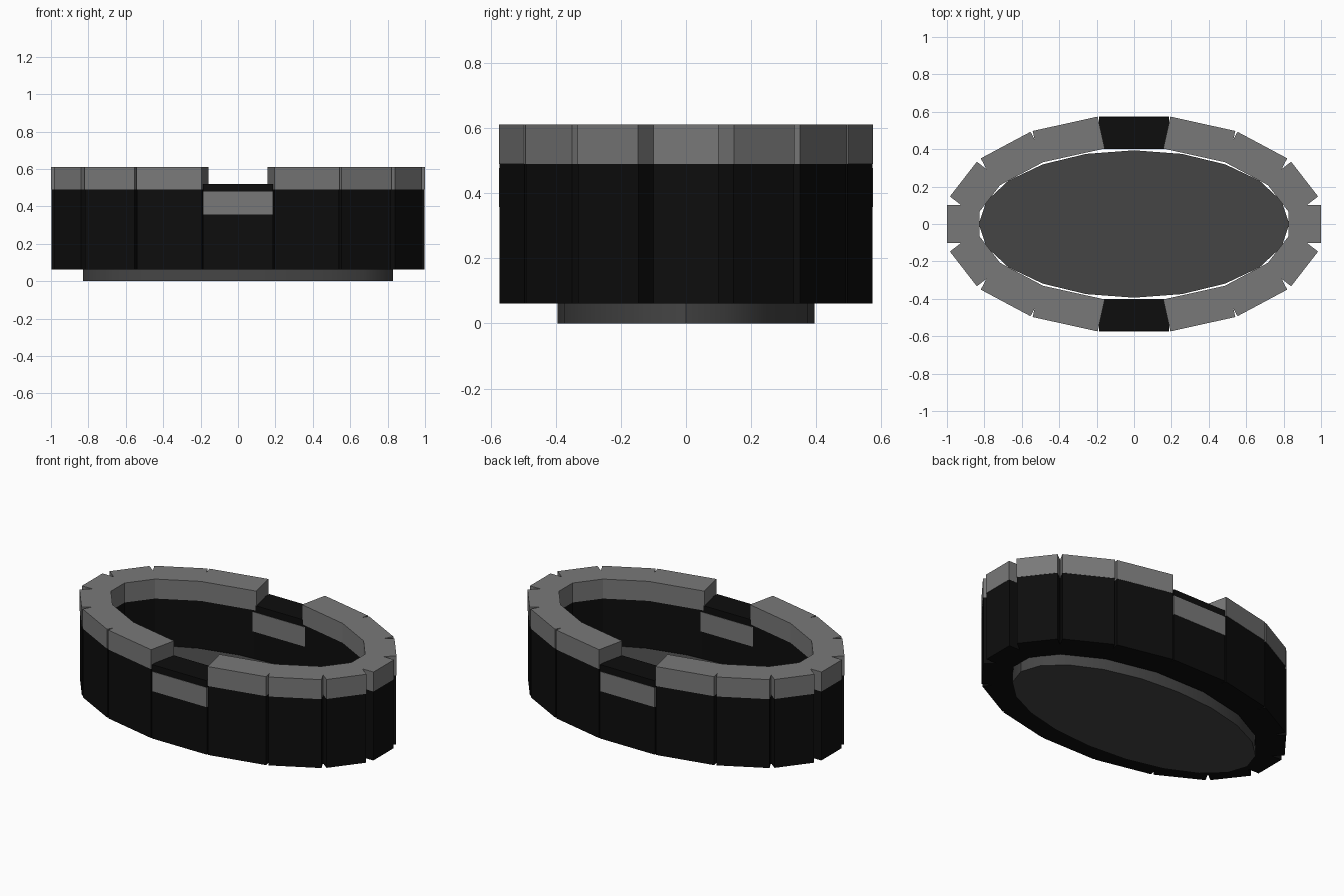
import bpy
from math import cos, sin, pi, atan2, hypot

if "Cube" in bpy.data.objects:
    bpy.data.objects.remove(bpy.data.objects["Cube"])

A, B = 0.9125, 0.4875      # centre line of the oval wall
COUNT = 16
STEP = 2 * pi / COUNT


def material(name, v):
    m = bpy.data.materials.new(name)
    m.diffuse_color = (v, v, v, 1)
    m.use_nodes = True
    m.node_tree.nodes["Principled BSDF"].inputs["Base Color"].default_value = m.diffuse_color
    return m


black = material("black", 0.004)
grey = material("mid_grey", 0.19)
dark = material("dark_grey", 0.06)


def block(name, i, z0, z1, depth, stretch, mat):
    """Box number i of the oval, turned to the local normal."""
    t = i * STEP
    width = hypot(A * sin(t), B * cos(t)) * STEP * stretch
    bpy.ops.mesh.primitive_cube_add(
        size=1, location=(A * cos(t), B * sin(t), (z0 + z1) / 2),
        rotation=(0, 0, atan2(sin(t) / B, cos(t) / A)))
    ob = bpy.context.object
    ob.scale = (depth, width, z1 - z0)
    ob.name = name
    ob.data.materials.append(mat)


# Ring of wall blocks with rim blocks on top; the front and back ones sit lower
for i in range(COUNT):
    block(f"wall_block_{i}", i, 0.062, 0.52, 0.171, 1.045, black)
    low = i in (COUNT // 4, 3 * COUNT // 4)
    z = 0.357 if low else 0.49
    block(f"inset_panel_{i}" if low else f"rim_block_{i}", i,
          z, z + 0.121, 0.175, 1.05, grey)

# Oval floor disc
bpy.ops.mesh.primitive_cylinder_add(vertices=20, radius=1, depth=0.2,
                                    location=(0, 0, 0.1))
floor = bpy.context.object
floor.name = "floor_disc"
floor.scale = (0.83, 0.394, 1)
floor.data.materials.append(dark)
bpy.ops.object.transform_apply(location=False, rotation=False, scale=True)
bpy.ops.object.shade_smooth_by_angle()
